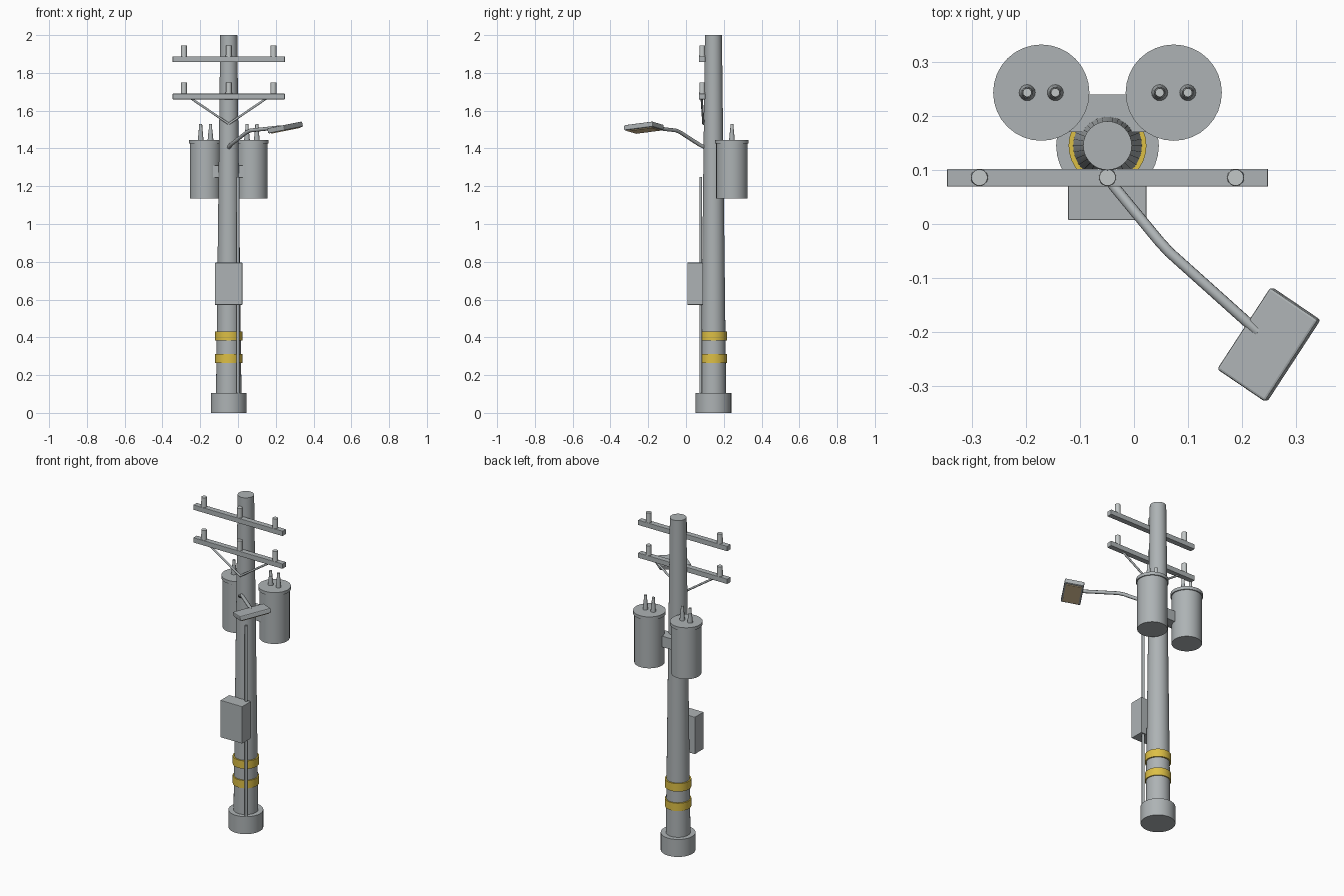
import bpy, math
from mathutils import Vector, Matrix

if "Cube" in bpy.data.objects:
    bpy.data.objects.remove(bpy.data.objects["Cube"])

PX, PY = -0.049, 0.145          # pole axis


def material(name, rgb):
    m = bpy.data.materials.new(name)
    m.diffuse_color = (*rgb, 1)
    m.use_nodes = True
    m.node_tree.nodes["Principled BSDF"].inputs["Base Color"].default_value = m.diffuse_color
    return m


GREY = material("weathered_grey", (0.42, 0.45, 0.46))
PALE = material("pale_ceramic", (0.54, 0.57, 0.57))
YELLOW = material("warning_yellow", (0.72, 0.52, 0.06))
CREAM = material("lamp_cream", (0.80, 0.62, 0.36))


def finish(ob, name, mat, smooth=True):
    ob.name = name
    ob.data.materials.append(mat)
    if smooth:
        bpy.ops.object.shade_smooth_by_angle(angle=math.radians(35))
    return ob


def cone(name, x, y, z0, z1, r0, r1, mat=GREY, sides=32):
    bpy.ops.mesh.primitive_cone_add(vertices=sides, radius1=r0, radius2=r1,
                                    depth=z1 - z0, location=(x, y, (z0 + z1) / 2))
    return finish(bpy.context.object, name, mat)


def box(name, x, y, z, mat=GREY, bevel=0.0):
    bpy.ops.mesh.primitive_cube_add(size=1, location=[sum(p) / 2 for p in (x, y, z)])
    ob = bpy.context.object
    ob.scale = [p[1] - p[0] for p in (x, y, z)]
    bpy.ops.object.transform_apply(location=False, rotation=False, scale=True)
    if bevel:
        b = ob.modifiers.new("soft_edges", 'BEVEL')
        b.width, b.segments = bevel, 2
    return finish(ob, name, mat, False)


def rod(name, points, radius, mat=GREY):
    cu = bpy.data.curves.new(name, 'CURVE')
    cu.dimensions, cu.bevel_depth = '3D', radius
    cu.bevel_resolution, cu.use_fill_caps = 3, True
    sp = cu.splines.new('POLY')
    sp.points.add(len(points) - 1)
    for p, co in zip(sp.points, points):
        p.co = (*co, 1)
    ob = bpy.data.objects.new(name, cu)
    bpy.context.collection.objects.link(ob)
    cu.materials.append(mat)
    return ob


# Pole, footing and warning bands
cone("pole", PX, PY, 0.05, 2.0, 0.068, 0.045)
cone("footing", PX, PY, 0.0, 0.105, 0.095, 0.095)
for z0, z1 in ((0.265, 0.312), (0.382, 0.43)):
    cone("warning_band", PX, PY, z0, z1, 0.072, 0.072, YELLOW)

# Crossarms with three insulators each
for z in (1.66, 1.857):
    box("crossarm", (PX - 0.297, PX + 0.297), (0.069, 0.102), (z, z + 0.03), bevel=0.002)
    for dx in (-0.237, 0, 0.237):
        cone("insulator", PX + dx, 0.086, z + 0.03, z + 0.088, 0.016, 0.015, PALE, 20)

# Diagonal braces under the lower arm
for s in (-1, 1):
    rod("crossarm_brace", [(PX + s * 0.2, 0.083, 1.665), (PX, 0.092, 1.53)], 0.006)

# Two transformers with lids and bushings, carried on a bracket
for s in (-1, 1):
    tx, ty = PX + s * 0.1225, 0.243
    cone("transformer_tank", tx, ty, 1.134, 1.43, 0.083, 0.083)
    cone("transformer_lid", tx, ty, 1.427, 1.446, 0.089, 0.089)
    for dx in (-0.026, 0.026):
        cone("bushing", tx + dx, ty, 1.446, 1.50, 0.015, 0.010, GREY, 16)
        cone("bushing_tip", tx + dx, ty, 1.50, 1.53, 0.009, 0.008, PALE, 16)
box("transformer_bracket", (PX - 0.11, PX + 0.11), (0.17, 0.24), (1.245, 1.31))

# Control box and conduit
box("control_box", (-0.122, 0.023), (0.007, 0.09), (0.572, 0.795), bevel=0.002)
rod("conduit", [(0.0, 0.078, 0.09), (0.0, 0.078, 1.25)], 0.008)

# Bent lamp arm
rod("lamp_arm", [(PX, 0.10, 1.405), (-0.038, 0.071, 1.42), (0.045, -0.03, 1.485),
                 (0.065, -0.052, 1.495), (0.23, -0.2, 1.513)], 0.010)

# Tilted lamp head and its lens underneath
across = Vector((0.09, -0.061, 0.018)).normalized()
along = Vector((0.1, 0.152, 0.02))
along = (along - across * along.dot(across)).normalized()
up = across.cross(along)
tilt = Matrix((across, along, up)).transposed().to_4x4()
place = Matrix.Translation((0.2495, -0.223, 1.511)) @ tilt
head = box("lamp_head", (-0.0545, 0.0545), (-0.091, 0.091), (-0.014, 0.014), bevel=0.005)
lens = box("lamp_lens", (-0.044, 0.044), (-0.078, 0.078), (-0.018, -0.013), CREAM)
head.matrix_world = place
lens.matrix_world = place @ Matrix.Translation((0, 0, -0.0155))
